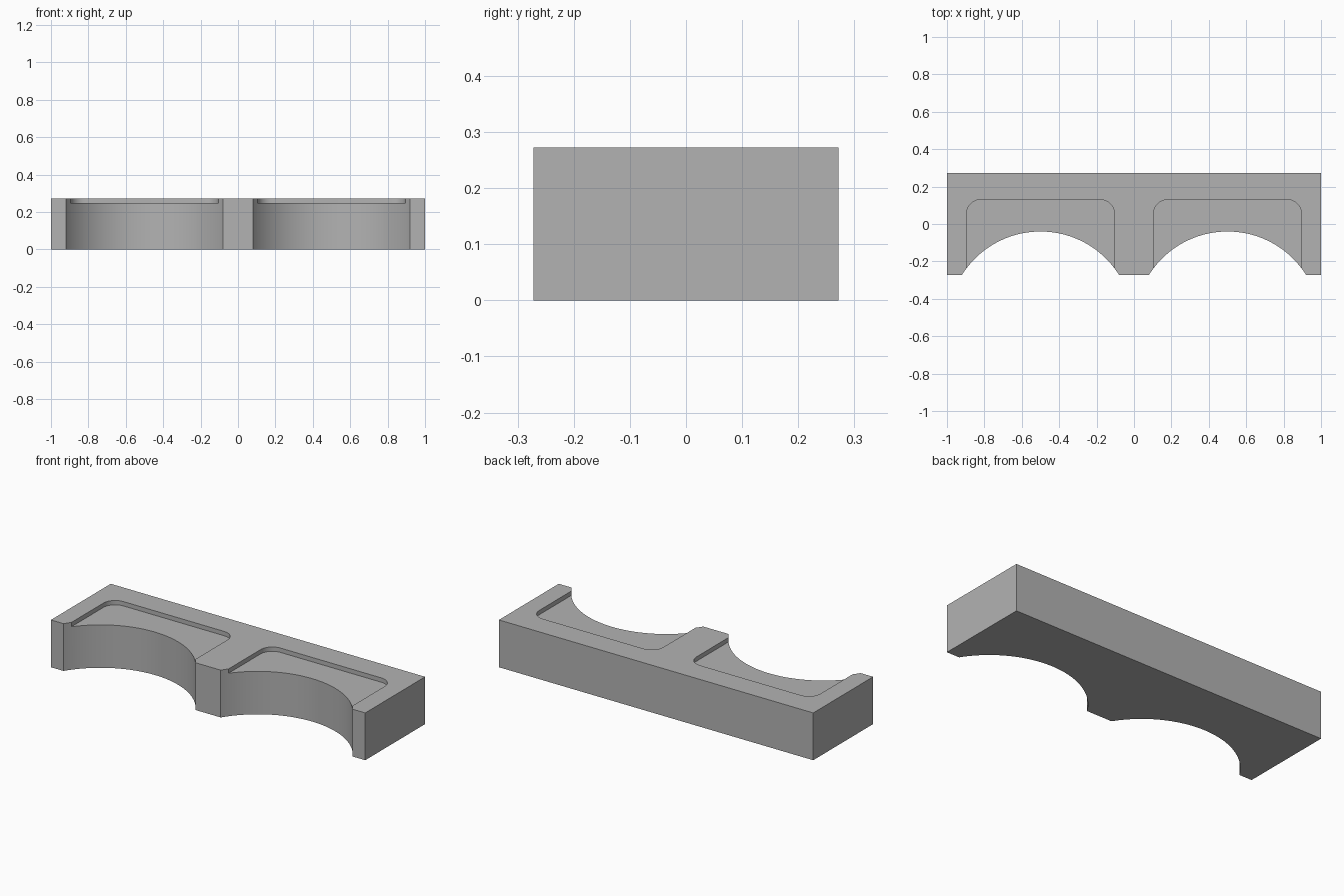
import bpy, bmesh
from math import sin, cos, pi

LENGTH, DEPTH, HEIGHT = 2.0, 0.544, 0.272
ARC_RADIUS, ARC_APEX = 0.496, -0.04
POCKET_HALF, POCKET_BACK, POCKET_CORNER, POCKET_FLOOR = 0.395, 0.13, 0.075, 0.247

if "Cube" in bpy.data.objects:
    bpy.data.objects.remove(bpy.data.objects["Cube"], do_unlink=True)

grey = bpy.data.materials.new("plain grey")
grey.use_nodes = True
colour = (0.45, 0.45, 0.45, 1)
grey.diffuse_color = colour
grey.node_tree.nodes["Principled BSDF"].inputs["Base Color"].default_value = colour


def prism(name, outline, bottom, top):
    """Extrude a counter-clockwise outline between two heights."""
    bm = bmesh.new()
    face = bm.faces.new([bm.verts.new((x, y, bottom)) for x, y in outline])
    raised = bmesh.ops.extrude_face_region(bm, geom=[face])["geom"]
    for v in raised:
        if isinstance(v, bmesh.types.BMVert):
            v.co.z = top
    bmesh.ops.recalc_face_normals(bm, faces=bm.faces)
    mesh = bpy.data.meshes.new(name)
    bm.to_mesh(mesh)
    bm.free()
    mesh.materials.append(grey)
    obj = bpy.data.objects.new(name, mesh)
    bpy.context.collection.objects.link(obj)
    return obj


def arc(cx, cy, radius, start, end, steps):
    angles = [start + (end - start) * i / steps for i in range(steps + 1)]
    return [(cx + radius * cos(a), cy + radius * sin(a)) for a in angles]


# Solid block
hx, hy = LENGTH / 2, DEPTH / 2
block = prism("holder_block", [(-hx, -hy), (hx, -hy), (hx, hy), (-hx, hy)], 0, HEIGHT)

cutters = []
for side, cx in (("right", -0.5), ("left", 0.5)):
    # Round bay through the full height
    bay = arc(cx, ARC_APEX - ARC_RADIUS, ARC_RADIUS, 0, 2 * pi, 128)[:-1]
    cutters.append(prism(side + "_bay_cutter", bay, -0.1, HEIGHT + 0.1))
    # Shallow pocket with rounded back corners, open at the front
    inner = POCKET_HALF - POCKET_CORNER
    cy = POCKET_BACK - POCKET_CORNER
    pocket = [(cx - POCKET_HALF, -0.25), (cx + POCKET_HALF, -0.25)]
    pocket += arc(cx + inner, cy, POCKET_CORNER, 0, pi / 2, 12)
    pocket += arc(cx - inner, cy, POCKET_CORNER, pi / 2, pi, 12)
    cutters.append(prism(side + "_pocket_cutter", pocket, POCKET_FLOOR, HEIGHT + 0.1))

# Cut the bays and pockets, then discard the cutters
bpy.ops.object.select_all(action="DESELECT")
block.select_set(True)
bpy.context.view_layer.objects.active = block
for cutter in cutters:
    cutter.hide_render = True
    cut = block.modifiers.new(cutter.name, "BOOLEAN")
    cut.operation = "DIFFERENCE"
    cut.solver = "EXACT"
    cut.object = cutter
    bpy.ops.object.modifier_apply(modifier=cut.name)
    bpy.data.objects.remove(cutter, do_unlink=True)

bpy.ops.object.shade_smooth_by_angle(angle=pi / 6)
